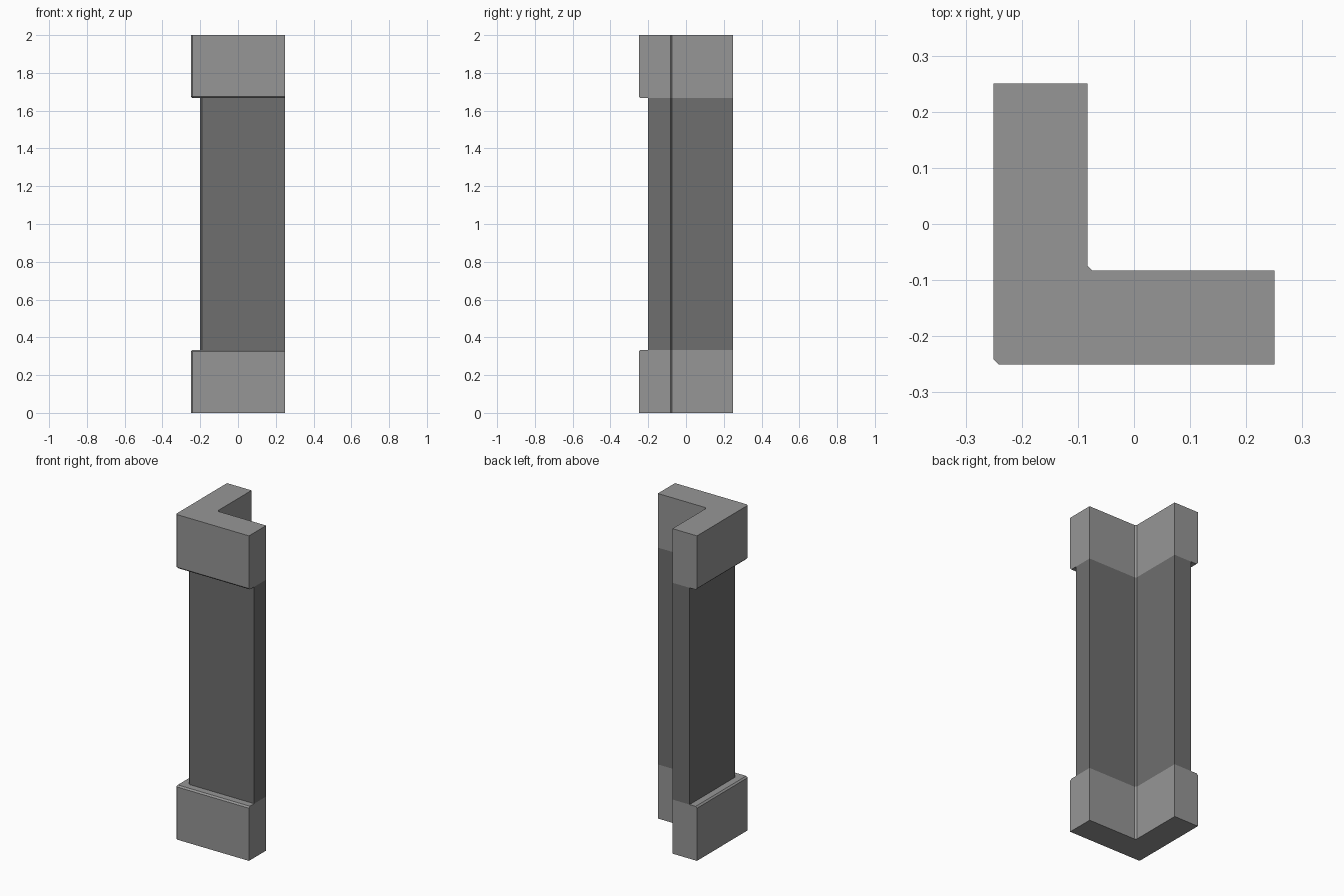
import bpy
import bmesh

cube = bpy.data.objects.get("Cube")
if cube:
    bpy.data.objects.remove(cube, do_unlink=True)

HALF = 0.25          # outer extent of the base and cap
INNER = -0.083       # inner faces of the L
SHAFT = -0.2         # outer faces of the shaft
CHAMFER = 0.009
LEDGE = 0.333        # height of the base block
HEIGHT = 2.0


def make_material(name, value):
    mat = bpy.data.materials.new(name)
    mat.use_nodes = True
    colour = (value, value, value, 1)
    mat.diffuse_color = colour
    mat.node_tree.nodes["Principled BSDF"].inputs["Base Color"].default_value = colour
    return mat


def l_profile(outer):
    """Counter-clockwise L outline with chamfered outer and inner corners."""
    c = CHAMFER
    return [(outer + c, outer), (HALF, outer), (HALF, INNER),
            (INNER + c, INNER), (INNER, INNER + c), (INNER, HALF),
            (outer, HALF), (outer, outer + c)]


def loft(name, rings, mat, closed_start=False):
    """Join L outlines given as (height, outer face position)."""
    bm = bmesh.new()
    loops = [[bm.verts.new((x, y, z)) for x, y in l_profile(o)] for z, o in rings]
    for low, high in zip(loops, loops[1:]):
        for i in range(len(low)):
            j = (i + 1) % len(low)
            bm.faces.new((low[i], low[j], high[j], high[i]))
    if closed_start:
        bm.faces.new(list(reversed(loops[0])))
    # Drop the empty faces where the ledge meets the flush inner sides
    flat = [f for f in bm.faces if f.calc_area() < 1e-7]
    bmesh.ops.delete(bm, geom=flat, context='FACES')
    bmesh.ops.remove_doubles(bm, verts=bm.verts, dist=1e-5)
    if rings[-1][0] < rings[0][0]:
        bmesh.ops.reverse_faces(bm, faces=bm.faces)
    mesh = bpy.data.meshes.new(name)
    bm.to_mesh(mesh)
    bm.free()
    mesh.materials.append(mat)
    obj = bpy.data.objects.new(name, mesh)
    bpy.context.collection.objects.link(obj)
    return obj


light_grey = make_material("light grey", 0.305)
dark_grey = make_material("dark grey", 0.156)

# Block with a chamfered ledge, used upright and flipped
block = [(0, -HALF), (LEDGE - CHAMFER, -HALF),
         (LEDGE, -HALF + CHAMFER), (LEDGE, SHAFT)]
loft("base_block", block, light_grey, closed_start=True)
loft("top_block", [(HEIGHT - z, o) for z, o in block], light_grey, closed_start=True)

# Corner shaft between the blocks
loft("corner_shaft", [(LEDGE, SHAFT), (HEIGHT - LEDGE, SHAFT)], dark_grey)
